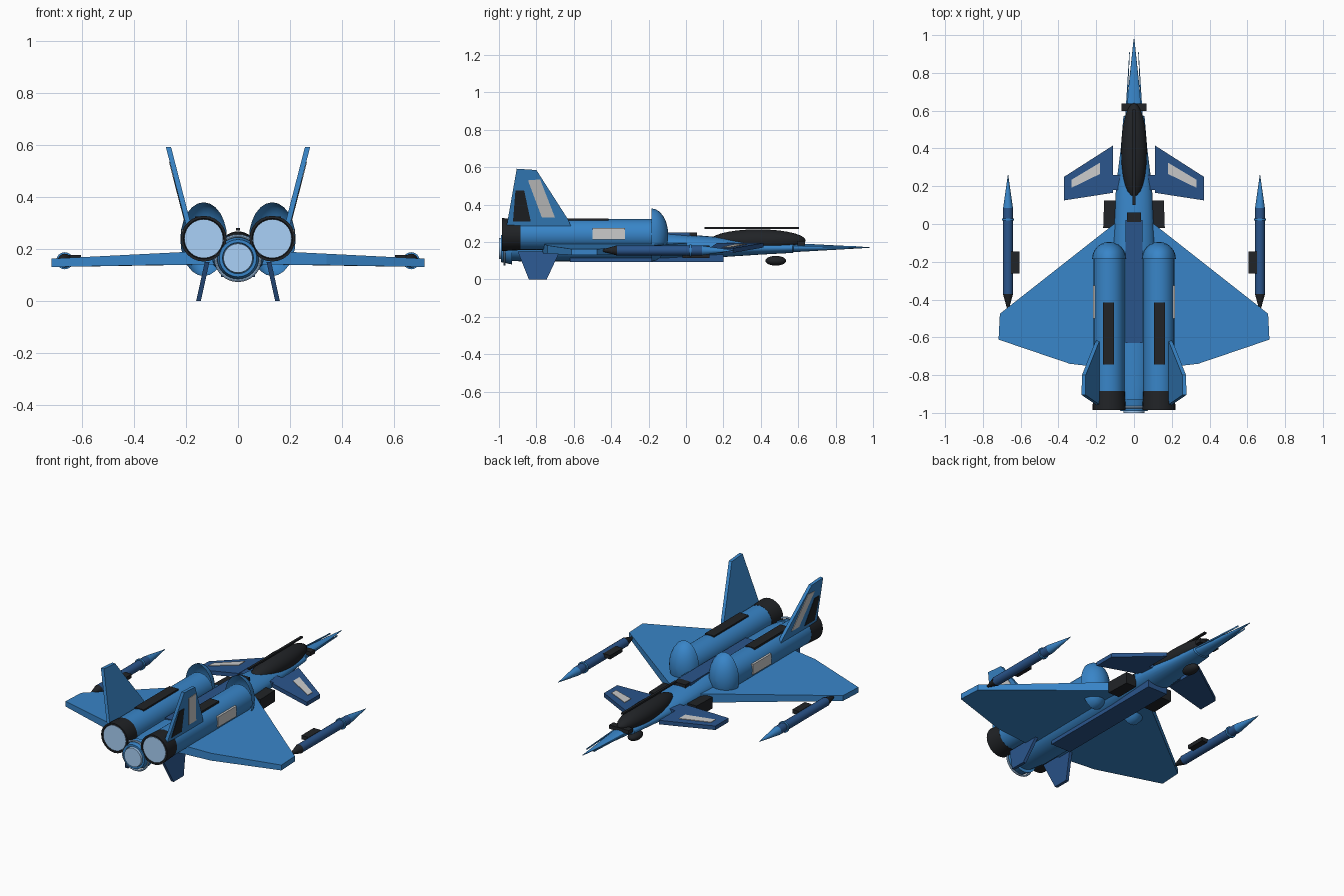
import bpy, bmesh, math
from mathutils import Vector

if "Cube" in bpy.data.objects:
    bpy.data.objects.remove(bpy.data.objects["Cube"])


def material(name, col):
    m = bpy.data.materials.new(name)
    m.diffuse_color = (*col, 1)
    m.use_nodes = True
    m.node_tree.nodes["Principled BSDF"].inputs["Base Color"].default_value = m.diffuse_color
    return m


BLUE = material("blue", (0.04, 0.235, 0.58))
NAVY = material("navy", (0.023, 0.09, 0.26))
DARK = material("dark", (0.015, 0.017, 0.02))
PALE = material("pale", (0.86, 0.87, 0.89))
GLOW = material("glow", (0.4, 0.64, 0.94))


def finish(name, bm, mat, mirror=False, smooth=False):
    bmesh.ops.recalc_face_normals(bm, faces=bm.faces)
    me = bpy.data.meshes.new(name)
    bm.to_mesh(me)
    bm.free()
    ob = bpy.data.objects.new(name, me)
    bpy.context.collection.objects.link(ob)
    me.materials.append(mat)
    if smooth:
        bpy.ops.object.select_all(action='DESELECT')
        ob.select_set(True)
        bpy.context.view_layer.objects.active = ob
        bpy.ops.object.shade_smooth_by_angle(angle=math.radians(35))
    if mirror:
        ob.modifiers.new("mirror", 'MIRROR').use_mirror_merge = False
    return ob


def loft(name, x, stations, mat, mirror=False, n=24, open_start=False):
    """Elliptical sections along y: (y, half width, centre z, half height)."""
    bm = bmesh.new()
    rings = []
    for y, rx, zc, rz in stations:
        rings.append([bm.verts.new((x + rx * math.cos(2 * math.pi * i / n), y,
                                    zc + rz * math.sin(2 * math.pi * i / n))) for i in range(n)])
    for a, b in zip(rings, rings[1:]):
        for i in range(n):
            j = (i + 1) % n
            bm.faces.new((a[i], a[j], b[j], b[i]))
    if not open_start:
        bm.faces.new(rings[0])
    bm.faces.new(rings[-1])
    return finish(name, bm, mat, mirror, True)


def lathe(name, x, z, profile, mat, mirror=False, n=24):
    return loft(name, x, [(y, r, z, r) for y, r in profile], mat, mirror, n)


def plate(name, pts, offsets, mat):
    """Mirrored solid plate; offsets is one half-thickness vector or one per point."""
    if not isinstance(offsets, list):
        offsets = [offsets] * len(pts)
    bm = bmesh.new()
    top = [bm.verts.new(Vector(p) + Vector(o)) for p, o in zip(pts, offsets)]
    bot = [bm.verts.new(Vector(p) - Vector(o)) for p, o in zip(pts, offsets)]
    bm.faces.new(top)
    bm.faces.new(bot[::-1])
    for i in range(len(pts)):
        j = (i + 1) % len(pts)
        bm.faces.new((top[i], top[j], bot[j], bot[i]))
    return finish(name, bm, mat, True)


def box(name, lo, hi, mat, mirror=False):
    bm = bmesh.new()
    bmesh.ops.create_cube(bm, size=1)
    for v in bm.verts:
        v.co = [lo[k] + (v.co[k] + 0.5) * (hi[k] - lo[k]) for k in range(3)]
    return finish(name, bm, mat, mirror)


def ellipsoid(name, c, r, mat):
    bm = bmesh.new()
    bmesh.ops.create_uvsphere(bm, u_segments=24, v_segments=14, radius=1)
    for v in bm.verts:
        v.co = [c[k] + v.co[k] * r[k] for k in range(3)]
    return finish(name, bm, mat, False, True)


# Fuselage and nose
loft("fuselage", 0, [(-0.95, .075, .17, .07), (-0.85, .1, .17, .075), (-0.1, .11, .175, .075),
                     (0.2, .095, .172, .052), (0.4, .07, .167, .034), (0.57, .056, .168, .026),
                     (0.575, .045, .17, .024), (0.98, .002, .171, .002)], BLUE)
box("spine", (-.045, -.63, .2), (.045, .02, .25), NAVY)
box("spine_vent", (-.038, .01, .21), (.038, .06, .252), DARK)
box("belly_panel", (-.065, -.62, .092), (.065, .2, .14), NAVY)
plate("nose_probe", [(.047, .56, .176), (.025, .91, .174), (.022, .91, .174), (.038, .56, .176)],
      (0, 0, .004), BLUE)

# Cockpit
ellipsoid("canopy", (0, .385, .208), (.068, .255, .06), DARK)
box("canopy_rail", (-.007, .1, .271), (.007, .605, .281), DARK)
box("canopy_front_frame", (-.065, .597, .182), (.065, .637, .205), DARK)
ellipsoid("chin_sensor", (0, .48, .1), (.035, .055, .026), DARK)

# Side intakes, tapering forward
plate("side_vent", [(.09, -.02, .148), (.163, -.02, .148), (.158, .125, .148), (.09, .125, .148)],
      (0, 0, .034), DARK)

# Twin engines, nozzles and open-backed intake domes
lathe("engine", .132, .24, [(-.9, .082), (-.17, .082)], BLUE, True)
lathe("engine_nozzle", .132, .24, [(-.885, .083), (-.985, .088), (-.985, .078), (-.97, .076)], DARK, True)
lathe("engine_glow", .132, .24, [(-.983, .075), (-.965, .075)], GLOW, True)
dome = [math.radians(a) for a in (0, 15, 30, 45, 60, 75, 88)]
loft("intake_dome", .132, [(-.185 + .09 * math.sin(a), .09 * math.cos(a), .238, .142 * math.cos(a))
                           for a in dome], BLUE, True, open_start=True)
box("engine_top_panel", (.105, -.745, .305), (.165, -.415, .326), DARK, True)
box("engine_side_panel", (.2, -.5, .213), (.218, -.325, .275), PALE, True)

# Central nozzle with rim
lathe("centre_nozzle", 0, .165, [(-.93, .085), (-.99, .072), (-.99, .06), (-.975, .058)], BLUE)
lathe("centre_glow", 0, .165, [(-1.0, .056), (-.97, .058)], GLOW)
bm = bmesh.new()
n = 32
rim = [[bm.verts.new(((.086 + .006 * math.cos(b)) * math.cos(a), -.97 + .006 * math.sin(b),
                      .165 + (.086 + .006 * math.cos(b)) * math.sin(a)))
        for b in [k * math.pi / 4 for k in range(8)]] for a in [i * math.tau / n for i in range(n)]]
for i in range(n):
    for k in range(8):
        a, b = rim[i], rim[(i + 1) % n]
        bm.faces.new((a[k], a[(k + 1) % 8], b[(k + 1) % 8], b[k]))
finish("nozzle_rim", bm, GLOW, False, True)

# Delta wings
plate("wing", [(.08, .02, .168), (.71, -.475, .147), (.717, -.612, .147), (.34, -.74, .16), (.08, -.77, .168)],
      [(0, 0, .027), (0, 0, .016), (0, 0, .016), (0, 0, .022), (0, 0, .027)], BLUE)


# Canards with pale inlays on top
def canard_z(x):
    return .183 - (x - .11) * .11


def canard_plate(name, xy, lift, half, mat):
    plate(name, [(x, y, canard_z(x) + lift) for x, y in xy], (0, 0, half), mat)


canard_plate("canard", [(.112, .415), (.37, .25), (.37, .125), (.112, .165)], 0, .012, NAVY)
canard_plate("canard_root", [(.06, .26), (.115, .26), (.115, .18), (.06, .18)], 0, .01, NAVY)
canard_plate("canard_panel", [(.18, .325), (.33, .235), (.33, .192), (.18, .265)], .012, .003, PALE)


# Tail fins canted outward: x follows z, inlays on the outer face only
def fin(name, yz, x_of, half, mat):
    plate(name, [(x_of(z), y, z) for y, z in yz], (half, 0, 0), mat)


def tail_x(z):
    return .187 + (z - .28) * .258


def tail_outer(z):
    return tail_x(z) + .01


fin("tail_fin", [(-.965, .25), (-.905, .592), (-.8, .585), (-.63, .32), (-.6, .25)], tail_x, .01, BLUE)
fin("tail_panel", [(-.845, .53), (-.78, .535), (-.7, .33), (-.77, .33)], tail_outer, .003, PALE)
fin("rudder_panel", [(-.912, .475), (-.865, .475), (-.83, .31), (-.925, .31)], tail_outer, .003, DARK)
fin("ventral_fin", [(-.9, .15), (-.84, 0), (-.745, 0), (-.675, .15)],
    lambda z: .152 - z * .22, .009, NAVY)

# Wing tip missiles
MX, MZ = .667, .155
lathe("missile_body", MX, MZ, [(-.37, .026), (.085, .026)], NAVY, True, 16)
lathe("missile_tip", MX, MZ, [(.085, .026), (.26, .001)], BLUE, True, 16)
lathe("missile_tail", MX, MZ, [(-.445, .006), (-.37, .027)], DARK, True, 16)
lathe("missile_ring", MX, MZ, [(.018, .033), (.03, .033)], BLUE, True, 16)
box("missile_pylon", (.605, -.262, .155), (.652, -.145, .178), DARK, True)
